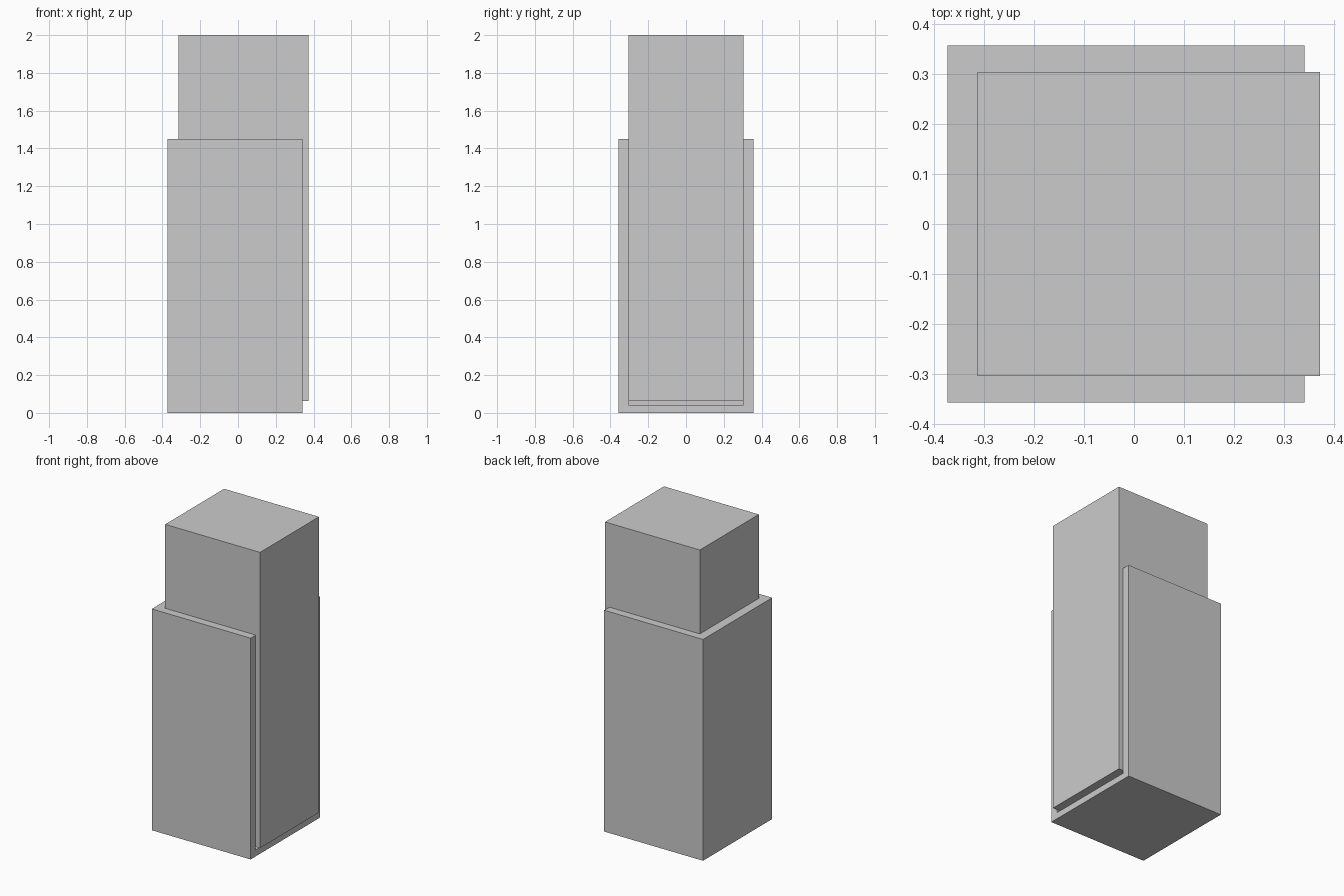
import bpy

if "Cube" in bpy.data.objects:
    bpy.data.objects.remove(bpy.data.objects["Cube"])


def box(name, lo, hi):
    """Axis-aligned box between two corners."""
    bpy.ops.mesh.primitive_cube_add(size=1)
    ob = bpy.context.object
    ob.name = name
    for v in ob.data.vertices:
        v.co = [h if c > 0 else l for c, l, h in zip(v.co, lo, hi)]
    return ob


# Outer sleeve: closed on the floor, left, front and back; open on top and right
sleeve = box("sleeve", (-0.374, -0.358, 0), (0.342, 0.358, 1.45))
cutter = box("sleeve_cutter", (-0.314, -0.305, 0.042), (0.6, 0.305, 1.8))
cutter.hide_render = True
mod = sleeve.modifiers.new("cavity", "BOOLEAN")
mod.operation = "DIFFERENCE"
mod.solver = "EXACT"
mod.object = cutter
bpy.context.view_layer.objects.active = sleeve
bpy.ops.object.modifier_apply(modifier=mod.name)
bpy.data.objects.remove(cutter)

# Inner block: sits in the cavity with a small gap over its floor
box("inner_block", (-0.314, -0.305, 0.062), (0.373, 0.305, 2.0))
